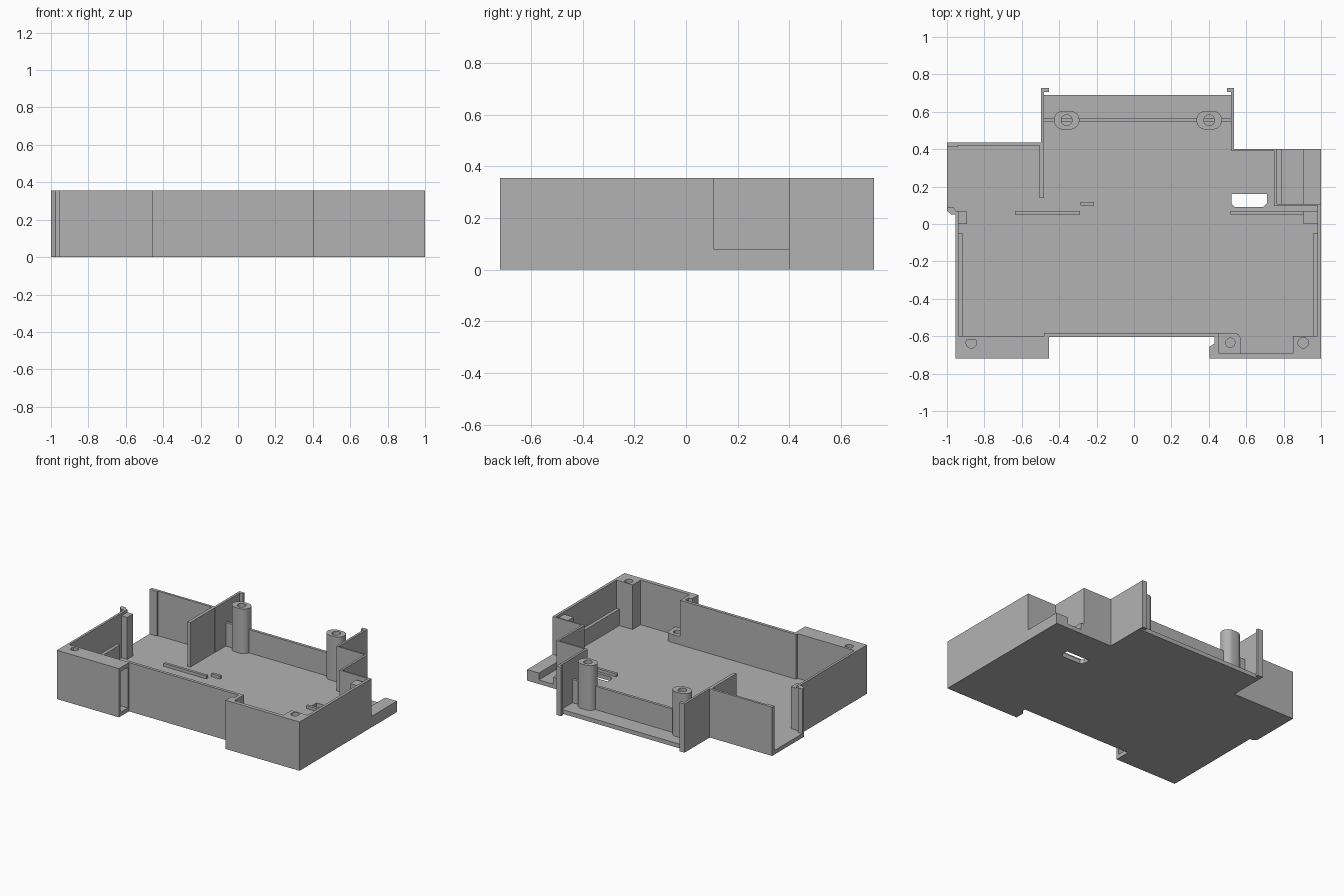
import bpy, bmesh, math

cube = bpy.data.objects.get("Cube")
if cube:
    bpy.data.objects.remove(cube, do_unlink=True)

H = 0.355      # wall height
FLOOR = 0.03   # floor thickness

grey = bpy.data.materials.new("plain grey plastic")
grey.use_nodes = True
grey.diffuse_color = (0.45, 0.45, 0.45, 1)
grey.node_tree.nodes["Principled BSDF"].inputs["Base Color"].default_value = (0.45, 0.45, 0.45, 1)


def prism(name, outline, z0=0.0, z1=H):
    """Extrude a flat outline from z0 to z1."""
    bm = bmesh.new()
    face = bm.faces.new([bm.verts.new((x, y, z0)) for x, y in outline])
    top = bmesh.ops.extrude_face_region(bm, geom=[face])["geom"]
    verts = [v for v in top if isinstance(v, bmesh.types.BMVert)]
    bmesh.ops.translate(bm, verts=verts, vec=(0, 0, z1 - z0))
    bmesh.ops.recalc_face_normals(bm, faces=bm.faces)
    mesh = bpy.data.meshes.new(name)
    bm.to_mesh(mesh)
    bm.free()
    mesh.materials.append(grey)
    obj = bpy.data.objects.new(name, mesh)
    bpy.context.collection.objects.link(obj)
    return obj


def box(name, x0, x1, y0, y1, z1=H, z0=0.0):
    return prism(name, [(x0, y0), (x1, y0), (x1, y1), (x0, y1)], z0, z1)


def obround(cx, cy, r, half=0.0, n=32):
    """Circle, stretched sideways by half on each side."""
    pts = []
    for i in range(n):
        a = 2 * math.pi * (i + 0.5) / n
        c = math.cos(a)
        pts.append((cx + r * c + math.copysign(half, c), cy + r * math.sin(a)))
    return pts


def cut(obj, outline, z0, z1):
    """Cut an extruded outline out of obj and remove the cutter."""
    cutter = prism("cutter", outline, z0, z1)
    cutter.hide_render = True
    mod = obj.modifiers.new("cut", "BOOLEAN")
    mod.operation = "DIFFERENCE"
    mod.solver = "EXACT"
    mod.object = cutter
    dg = bpy.context.evaluated_depsgraph_get()
    mesh = bpy.data.meshes.new_from_object(obj.evaluated_get(dg))
    obj.modifiers.clear()
    obj.data = mesh
    bpy.data.objects.remove(cutter, do_unlink=True)


# floor plate with a chamfered window
floor = prism("floor", [
    (-0.955, -0.72), (-0.455, -0.72), (-0.455, -0.605), (0.43, -0.605),
    (0.43, -0.64), (0.405, -0.655), (0.405, -0.72), (1, -0.72), (1, 0.4),
    (0.535, 0.4), (0.535, 0.69), (-0.497, 0.69), (-0.497, 0.437),
    (-1, 0.437), (-1, 0.075), (-0.975, 0.05), (-0.955, 0.05)], 0, FLOOR)
cut(floor, [(0.54, 0.09), (0.69, 0.09), (0.71, 0.11), (0.71, 0.16),
            (0.52, 0.16), (0.52, 0.11)], -0.1, 0.1)

# side walls and their low inner rails
box("left_end_wall", -0.955, -0.938, -0.72, 0.07)
box("right_end_wall", 0.98, 1, -0.72, 0.107)
box("left_end_rail", -0.94, -0.915, -0.6, -0.05, 0.15)
box("right_end_rail", 0.957, 0.982, -0.6, -0.05, 0.15)

# front wall
box("front_wall", -0.48, 0.455, -0.605, -0.583)

# hollow front block on the -x side
box("hollow_block_front", -0.955, -0.455, -0.72, -0.703)
box("hollow_block_back", -0.955, -0.455, -0.618, -0.6)
lid = box("hollow_block_lid", -0.955, -0.455, -0.72, -0.6, H, H - 0.03)
cut(lid, obround(-0.87, -0.635, 0.028), 0.3, 0.4)

# front block on the +x side with screw bosses
box("block_front_wall", 0.405, 1, -0.72, -0.692)
prism("block_side_wall", [(0.405, -0.72), (0.455, -0.72), (0.455, -0.583),
                          (0.43, -0.583), (0.43, -0.64), (0.405, -0.655)])
corner = box("corner_boss", 0.85, 1, -0.72, -0.6)
cut(corner, obround(0.905, -0.635, 0.028), 0.2, 0.4)
boss = prism("low_boss", [(0.45, -0.7), (0.57, -0.7), (0.57, -0.61),
                          (0.56, -0.59), (0.54, -0.583), (0.45, -0.583)], 0, 0.09)
cut(boss, obround(0.515, -0.635, 0.025), 0.04, 0.1)

# back walls on the -x side
box("back_panel", -1, -0.48, 0.42, 0.437)
box("back_panel_lip", -1, -0.94, 0.411, 0.425)
box("inner_divider", -0.505, -0.482, 0.14, 0.437)
box("rear_divider", -0.497, -0.48, 0.42, 0.727)
box("rear_divider_lip", -0.497, -0.455, 0.705, 0.727)

# back walls on the +x side, stepping around the ledge
box("rear_side_wall", 0.519, 0.535, 0.39, 0.727)
box("rear_side_lip", 0.497, 0.535, 0.705, 0.727)
box("step_back_wall", 0.519, 0.765, 0.39, 0.4)
box("step_side_wall", 0.749, 0.765, 0.096, 0.4)
box("step_front_wall", 0.749, 1, 0.096, 0.107)

# ledge outside the step
box("ledge_bar", 0.905, 1, 0.1, 0.4, 0.08)
box("ledge_curb", 0.76, 0.79, 0.1, 0.4, 0.08)

# low rear wall and round-ended screw posts
box("low_rear_wall", -0.485, 0.522, 0.545, 0.565, 0.2)
for side, x in (("left", 0.402), ("right", -0.36)):
    post = prism(side + "_screw_post", obround(x, 0.555, 0.05, 0.018))
    cut(post, obround(x, 0.555, 0.029), 0.15, 0.4)

# corner posts and hook beside the end walls
box("post_right", -0.955, -0.893, 0, 0.068, 0.335)
prism("hook", [(-1, 0.09), (-1, 0.07), (-0.975, 0.05), (-0.95, 0.05),
               (-0.955, 0.075), (-0.965, 0.09)])
box("post_left", 0.905, 0.985, 0, 0.07, 0.335)

# low locating ribs on the floor
box("long_rib", -0.635, -0.29, 0.05, 0.07, 0.052)
box("short_rib", -0.285, -0.215, 0.098, 0.118, 0.052)
box("side_rib", 0.515, 0.91, 0.05, 0.07, 0.052)

# smooth the round posts and bosses, keeping sharp edges
bpy.ops.object.select_all(action="DESELECT")
for obj in bpy.context.scene.objects:
    if obj.type == "MESH" and ("post" in obj.name or "boss" in obj.name):
        obj.select_set(True)
        bpy.context.view_layer.objects.active = obj
bpy.ops.object.shade_smooth_by_angle(angle=math.radians(30))
